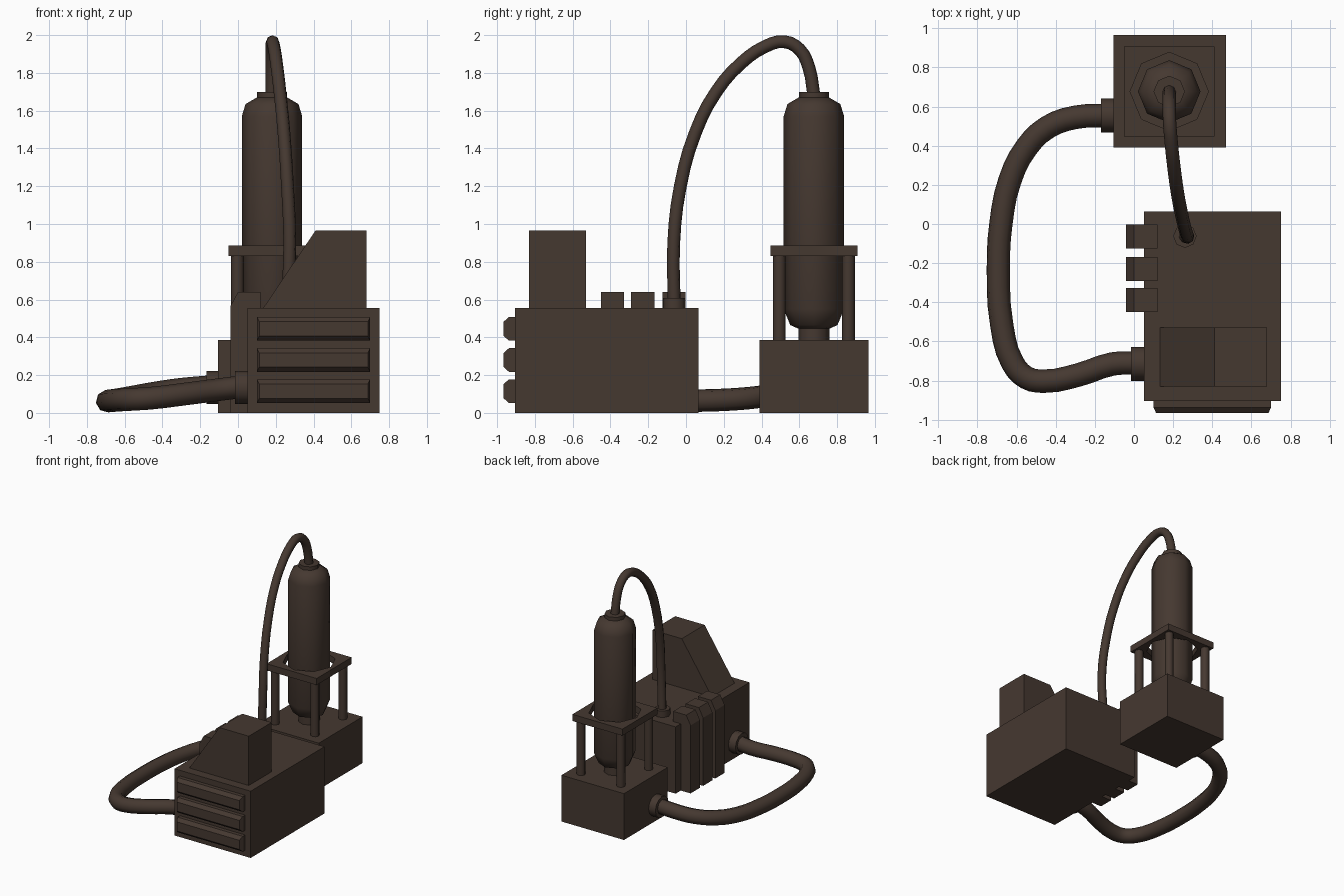
import bpy, bmesh, math
from mathutils import Vector, Matrix

if "Cube" in bpy.data.objects:
    bpy.data.objects.remove(bpy.data.objects["Cube"])

brown = bpy.data.materials.new("dark_brown")
brown.diffuse_color = (0.060, 0.040, 0.030, 1)
brown.use_nodes = True
brown.node_tree.nodes["Principled BSDF"].inputs["Base Color"].default_value = brown.diffuse_color


def finish(name, bm, smooth=False):
    bmesh.ops.recalc_face_normals(bm, faces=bm.faces)
    me = bpy.data.meshes.new(name)
    bm.to_mesh(me)
    bm.free()
    me.materials.append(brown)
    ob = bpy.data.objects.new(name, me)
    bpy.context.collection.objects.link(ob)
    if smooth:
        smooth_edges(ob)
    return ob


def smooth_edges(ob):
    bpy.ops.object.select_all(action='DESELECT')
    ob.select_set(True)
    bpy.context.view_layer.objects.active = ob
    bpy.ops.object.shade_smooth_by_angle(angle=math.radians(50))


def prism(name, profile, offset):
    """Extrude a closed 3D outline by an offset vector."""
    bm = bmesh.new()
    f = bm.faces.new([bm.verts.new(p) for p in profile])
    geo = bmesh.ops.extrude_face_region(bm, geom=[f])["geom"]
    bmesh.ops.translate(bm, vec=offset, verts=[v for v in geo if isinstance(v, bmesh.types.BMVert)])
    return finish(name, bm)


def box(name, x0, x1, y0, y1, z0, z1):
    return prism(name, [(x0, y0, z0), (x1, y0, z0), (x1, y1, z0), (x0, y1, z0)], (0, 0, z1 - z0))


def lathe(name, x, y, rings, sides=8):
    """Stack of (radius, z) rings around a vertical axis, capped."""
    bm = bmesh.new()
    loops = []
    for r, z in rings:
        loops.append([bm.verts.new((x + r * math.cos(i * math.tau / sides),
                                    y + r * math.sin(i * math.tau / sides), z)) for i in range(sides)])
    for a, b in zip(loops, loops[1:]):
        for i in range(sides):
            j = (i + 1) % sides
            bm.faces.new((a[i], a[j], b[j], b[i]))
    bm.faces.new(loops[0])
    bm.faces.new(loops[-1])
    return finish(name, bm, True)


def hose(name, points, radius):
    """Round tube along a smooth path."""
    cu = bpy.data.curves.new(name, 'CURVE')
    cu.dimensions = '3D'
    cu.bevel_depth, cu.bevel_resolution, cu.resolution_u = radius, 2, 3
    cu.use_fill_caps = True
    sp = cu.splines.new('BEZIER')
    sp.bezier_points.add(len(points) - 1)
    for bp, p in zip(sp.bezier_points, points):
        bp.co = p
        bp.handle_left_type = bp.handle_right_type = 'AUTO'
    cu.materials.append(brown)
    ob = bpy.data.objects.new(name, cu)
    bpy.context.collection.objects.link(ob)
    bpy.ops.object.select_all(action='DESELECT')
    ob.select_set(True)
    bpy.context.view_layer.objects.active = ob
    bpy.ops.object.convert(target='MESH')
    smooth_edges(bpy.context.view_layer.objects.active)


# Main housing with sloped hood
box("main_housing", 0.05, 0.75, -0.905, 0.065, 0, 0.555)
prism("sloped_hood", [(0.13, -0.83, 0.55), (0.68, -0.83, 0.55), (0.68, -0.83, 0.965), (0.41, -0.83, 0.965)],
      (0, 0.30, 0))

# Front slats: boxes with a tapered front face
for k, zc in enumerate((0.115, 0.28, 0.445)):
    bm = bmesh.new()
    loops = []
    for y, inset in ((-0.90, 0), (-0.937, 0), (-0.965, 0.025)):
        xa, xb, h = 0.10 + inset * 0.5, 0.70 - inset * 0.5, 0.063 - inset
        loops.append([bm.verts.new((x, y, z)) for x, z in
                      ((xa, zc - h), (xb, zc - h), (xb, zc + h), (xa, zc + h))])
    for a, b in zip(loops, loops[1:]):
        for i in range(4):
            bm.faces.new((a[i], a[i - 1], b[i - 1], b[i]))
    bm.faces.new(loops[0])
    bm.faces.new(loops[-1])
    finish(f"front_slat_{k + 1}", bm)

# Side ribs wrapping over the left edge
for k, y in enumerate((-0.45, -0.29, -0.125)):
    prism(f"side_rib_{k + 1}", [(-0.04, y, 0), (0.12, y, 0), (0.12, y, 0.64), (0.0, y, 0.64), (-0.04, y, 0.565)],
          (0, 0.122, 0))

# Tank base, tank, neck and cap
CX, CY = 0.18, 0.677
box("tank_base", -0.105, 0.47, 0.39, 0.965, 0, 0.385)
lathe("tank_neck", CX, CY, [(0.082, 0.38), (0.082, 0.47)])
lathe("tank", CX, CY, [(0.08, 0.445), (0.125, 0.465), (0.16, 0.55), (0.16, 1.57), (0.14, 1.635), (0.08, 1.67)])
lathe("tank_cap", CX, CY, [(0.08, 1.66), (0.08, 1.70)])

# Square collar plate with octagonal hole, carried on four posts
H, R = 0.23, 0.2
bm = bmesh.new()
rings = []
for z in (0.83, 0.885):
    for outer in (True, False):
        ring = []
        for i in range(8):
            c, s = math.cos(i * math.pi / 4), math.sin(i * math.pi / 4)
            k = H / max(abs(c), abs(s)) if outer else R
            ring.append(bm.verts.new((CX + c * k, CY + s * k, z)))
        rings.append(ring)
lo, li, uo, ui = rings
for a, b in ((lo, li), (li, ui), (ui, uo), (uo, lo)):
    for i in range(8):
        bm.faces.new((a[i - 1], a[i], b[i], b[i - 1]))
finish("collar_plate", bm)
for sx in (-1, 1):
    for sy in (-1, 1):
        lathe("collar_post", CX + sx * 0.183, CY + sy * 0.183, [(0.034, 0.38), (0.034, 0.84)])

# Thin hose arching from tank cap to housing
lathe("thin_hose_socket", 0.26, -0.062, [(0.06, 0.55), (0.06, 0.608)])
hose("thin_hose", [(0.18, 0.677, 1.68), (0.18, 0.65, 1.83), (0.18, 0.60, 1.925), (0.182, 0.52, 1.965),
                   (0.19, 0.42, 1.94), (0.204, 0.29, 1.85), (0.222, 0.16, 1.70), (0.243, 0.05, 1.485),
                   (0.262, -0.03, 1.2), (0.274, -0.065, 0.9), (0.262, -0.062, 0.57)], 0.034)

# Thick hose looping on the left, with its two sockets
for name, x, y in (("base_socket", -0.135, 0.555), ("housing_socket", 0.018, -0.715)):
    ob = lathe(name, 0, 0, [(0.087, -0.033), (0.087, 0.033)], 12)
    ob.matrix_world = Matrix.Translation((x, y, 0.135)) @ Matrix.Rotation(math.pi / 2, 4, 'Y')
hose("thick_hose", [(-0.13, 0.555, 0.14), (-0.30, 0.545, 0.125), (-0.44, 0.495, 0.105), (-0.55, 0.39, 0.085),
                    (-0.635, 0.22, 0.07), (-0.68, 0.0, 0.064), (-0.693, -0.22, 0.062), (-0.675, -0.52, 0.064),
                    (-0.62, -0.71, 0.068), (-0.55, -0.785, 0.072), (-0.46, -0.803, 0.078),
                    (-0.28, -0.77, 0.1), (-0.11, -0.715, 0.122), (0.02, -0.71, 0.138)], 0.06)
